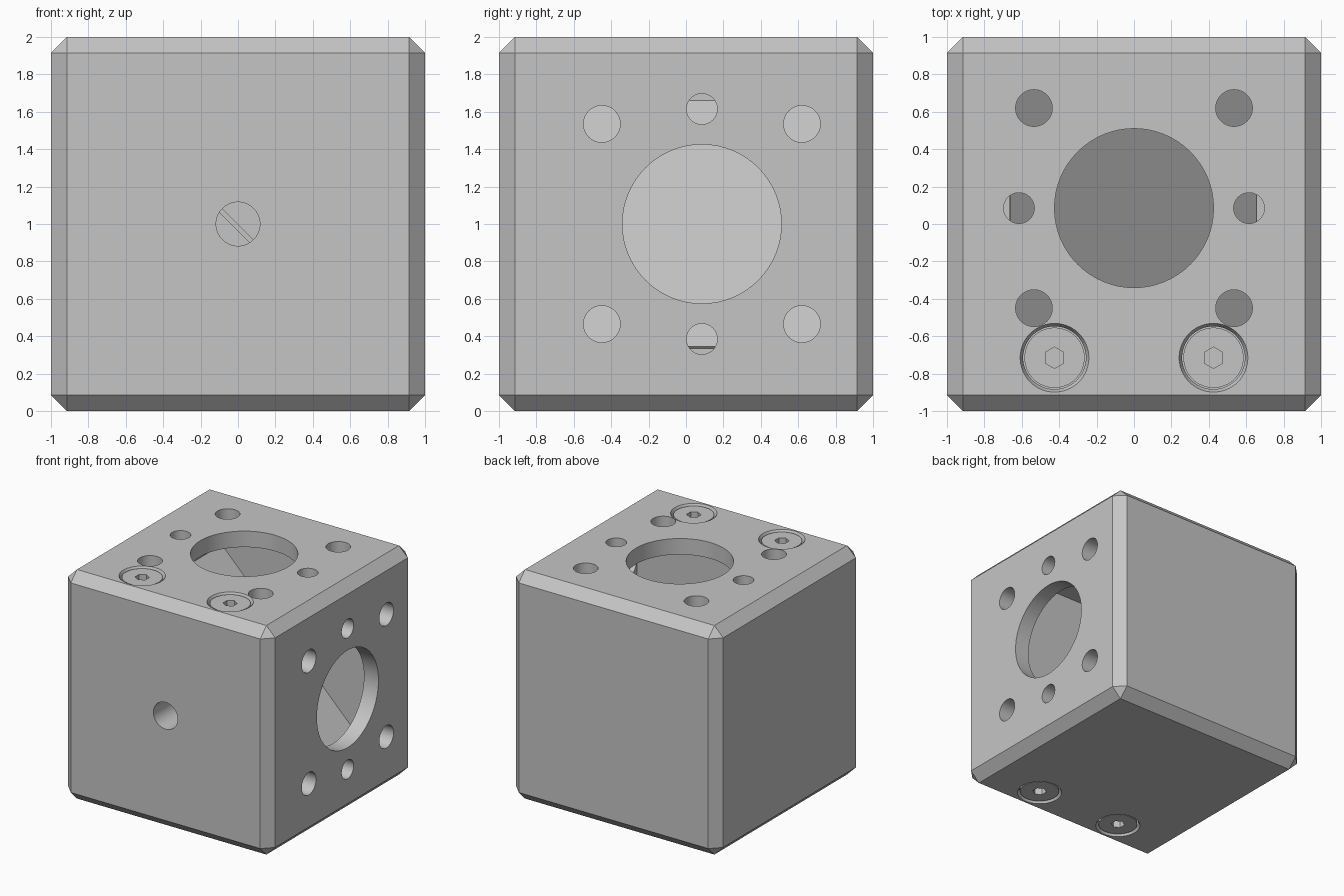
import bpy, bmesh, math
from mathutils import Matrix, Vector

cube = bpy.data.objects.get("Cube")
if cube:
    bpy.data.objects.remove(cube, do_unlink=True)

grey = bpy.data.materials.new("machined grey")
grey.use_nodes = True
colour = (0.56, 0.56, 0.56, 1)
grey.diffuse_color = colour
grey.node_tree.nodes["Principled BSDF"].inputs["Base Color"].default_value = colour


def to_object(bm, name):
    bmesh.ops.recalc_face_normals(bm, faces=bm.faces)
    mesh = bpy.data.meshes.new(name)
    bm.to_mesh(mesh)
    bm.free()
    ob = bpy.data.objects.new(name, mesh)
    bpy.context.collection.objects.link(ob)
    return ob


def add_rod(bm, start, end, r1, r2=None, sides=64):
    """Cylinder or cone from start (radius r1) to end (radius r2)."""
    a, b = Vector(start), Vector(end)
    d = b - a
    m = Matrix.Translation((a + b) / 2) @ d.to_track_quat('Z', 'Y').to_matrix().to_4x4()
    bmesh.ops.create_cone(bm, cap_ends=True, segments=sides, radius1=r1,
                          radius2=r1 if r2 is None else r2, depth=d.length, matrix=m)


def prism(name, profile, y0, y1):
    """Extrude an x-z profile along y."""
    bm = bmesh.new()
    face = bm.faces.new([bm.verts.new((x, y0, z)) for x, z in profile])
    ext = bmesh.ops.extrude_face_region(bm, geom=[face])
    verts = [v for v in ext["geom"] if isinstance(v, bmesh.types.BMVert)]
    bmesh.ops.translate(bm, verts=verts, vec=(0, y1 - y0, 0))
    return to_object(bm, name)


def cut(target, cutter):
    mod = target.modifiers.new("cut", 'BOOLEAN')
    mod.operation = 'DIFFERENCE'
    mod.solver = 'EXACT'
    mod.object = cutter
    bpy.context.view_layer.objects.active = target
    bpy.ops.object.modifier_apply(modifier=mod.name)
    bpy.data.objects.remove(cutter, do_unlink=True)


def finish(ob):
    ob.data.materials.clear()
    ob.data.materials.append(grey)
    bpy.ops.object.select_all(action='DESELECT')
    ob.select_set(True)
    bpy.context.view_layer.objects.active = ob
    bpy.ops.object.shade_smooth_by_angle(angle=math.radians(20))


# Chamfered block
bm = bmesh.new()
bmesh.ops.create_cube(bm, size=2, matrix=Matrix.Translation((0, 0, 1)))
bmesh.ops.bevel(bm, geom=bm.edges[:], offset=0.085, offset_type='OFFSET',
                segments=1, affect='EDGES')
body = to_object(bm, "cube_body")

# Inner cavity with a sloping floor
cut(body, prism("cavity_cutter", [(-0.665, 1.86), (0.86, 1.86), (0.86, 0.335),
                                  (0.63, 0.335), (-0.665, 1.63)], -0.55, 0.72))

# Port and bolt pattern as (across, along y, radius)
pattern = [(0, 0, 0.425), (0.615, 0, 0.082), (-0.615, 0, 0.082)]
pattern += [(sx * 0.535, sy * 0.535, 0.098) for sx in (-1, 1) for sy in (-1, 1)]

bm = bmesh.new()
for u, v, r in pattern:
    add_rod(bm, (u, v + 0.085, 2.1), (u, v + 0.085, 1.845), r)
cut(body, to_object(bm, "top_bores"))

bm = bmesh.new()
for u, v, r in pattern:
    add_rod(bm, (1.1, v + 0.085, 1 + u), (0.845, v + 0.085, 1 + u), r)
cut(body, to_object(bm, "side_bores"))

# Front access hole
bm = bmesh.new()
add_rod(bm, (0, -1.1, 1), (0, -0.5, 1), 0.117)
cut(body, to_object(bm, "front_bore"))

# Cap screws in countersunk pockets, top and bottom
for side, base, s in (("top", 2, 1), ("bottom", 0, -1)):
    for hand, x in (("left", 0.425), ("right", -0.425)):
        def at(depth):
            return (x, -0.715, base - s * depth)
        bm = bmesh.new()
        add_rod(bm, at(0.0), at(0.12), 0.168)
        cut(body, to_object(bm, "pocket"))
        bm = bmesh.new()
        add_rod(bm, at(-0.01), at(0.03), 0.189, 0.168)
        cut(body, to_object(bm, "countersink"))

        bm = bmesh.new()
        add_rod(bm, at(0.012), at(0.125), 0.161)
        screw = to_object(bm, f"{side}_screw_{hand}")
        # Hexagonal socket with corners along y
        bm = bmesh.new()
        bmesh.ops.create_cone(bm, cap_ends=True, segments=6, radius1=0.057, radius2=0.057,
                              depth=0.16, matrix=Matrix.Translation(at(0.0)))
        ys = [abs(v.co.y + 0.715) for v in bm.verts]
        if max(ys) < 0.055:
            bmesh.ops.rotate(bm, verts=bm.verts, cent=at(0.0),
                             matrix=Matrix.Rotation(math.radians(30), 3, 'Z'))
        cut(screw, to_object(bm, "socket"))
        finish(screw)

finish(body)

# Inclined mirror plate
finish(prism("mirror_plate", [(-0.66, 1.66), (0.655, 0.345),
                              (0.635, 0.325), (-0.68, 1.64)], -0.552, 0.722))
